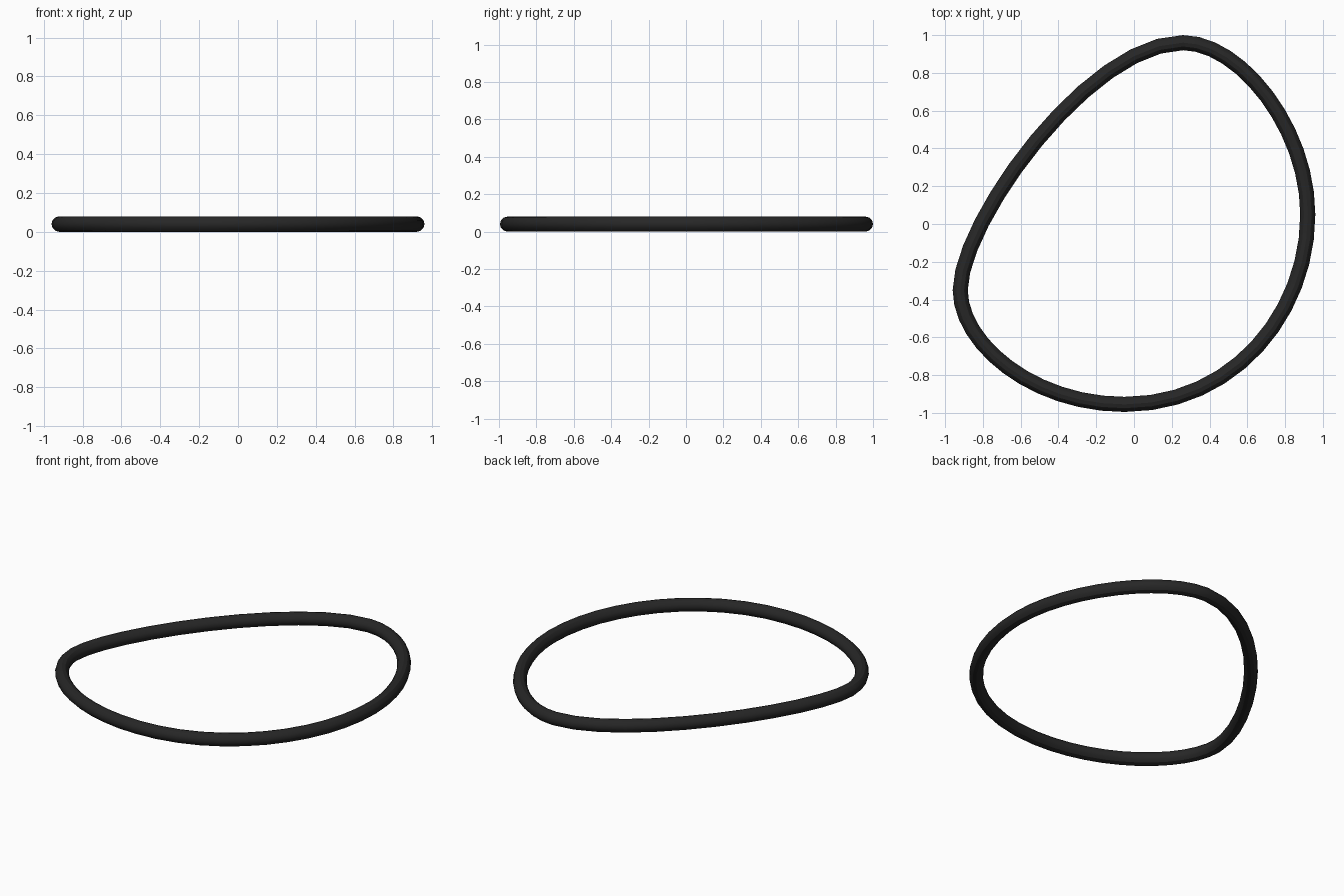
import bpy

if "Cube" in bpy.data.objects:
    bpy.data.objects.remove(bpy.data.objects["Cube"])

R = 0.04  # tube radius

# Closed rounded loop: point, incoming handle, outgoing handle (clockwise from the top)
KNOTS = [
    ((0.26, 0.96), (-0.24, 0.96), (0.56, 0.96)),
    ((0.92, 0.05), (0.92, 0.51), (0.92, -0.47)),
    ((-0.05, -0.955), (0.53, -0.955), (-0.54, -0.955)),
    ((-0.92, -0.35), (-0.92, -0.63), (-0.92, 0.01)),
]

curve = bpy.data.curves.new("cord_loop", 'CURVE')
curve.dimensions = '3D'
curve.resolution_u = 12
curve.bevel_depth = R
curve.bevel_resolution = 4
spline = curve.splines.new('BEZIER')
spline.bezier_points.add(len(KNOTS) - 1)
spline.use_cyclic_u = True
for bp, (co, left, right) in zip(spline.bezier_points, KNOTS):
    bp.handle_left_type = bp.handle_right_type = 'FREE'
    bp.co = (*co, R)
    bp.handle_left = (*left, R)
    bp.handle_right = (*right, R)

loop = bpy.data.objects.new("cord_loop", curve)
bpy.context.collection.objects.link(loop)

# Turn the swept tube into a smooth mesh
bpy.context.view_layer.objects.active = loop
loop.select_set(True)
bpy.ops.object.convert(target='MESH')
loop = bpy.context.object
bpy.ops.object.shade_smooth_by_angle()

# Black rubber
mat = bpy.data.materials.new("black_rubber")
mat.diffuse_color = (0.02, 0.02, 0.02, 1)
mat.use_nodes = True
mat.node_tree.nodes["Principled BSDF"].inputs["Base Color"].default_value = mat.diffuse_color
loop.data.materials.clear()
loop.data.materials.append(mat)
